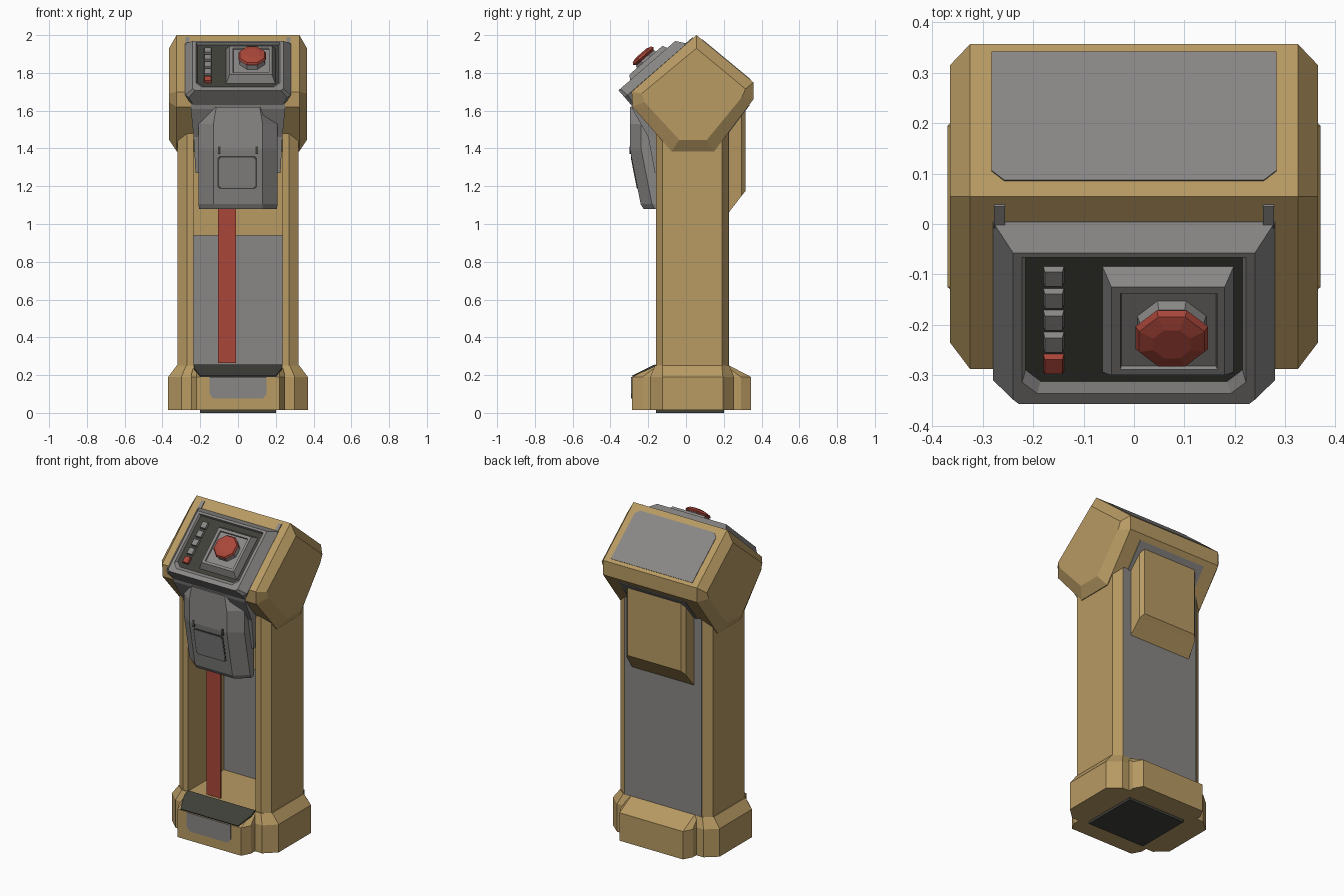
import bpy, bmesh
from math import radians, cos, sin, pi
from mathutils import Matrix, Vector

cube = bpy.data.objects.get("Cube")
if cube:
    bpy.data.objects.remove(cube)


def material(name, rgb):
    m = bpy.data.materials.new(name)
    m.use_nodes = True
    color = (*rgb, 1)
    m.diffuse_color = color
    bsdf = next(n for n in m.node_tree.nodes if n.type == 'BSDF_PRINCIPLED')
    bsdf.inputs["Base Color"].default_value = color
    bsdf.inputs["Roughness"].default_value = 0.7
    return m


GOLD = material("sand gold", (0.48, 0.325, 0.125))
GREY = material("mid grey", (0.25, 0.243, 0.238))
DARK = material("charcoal", (0.05, 0.05, 0.042))
RED = material("signal red", (0.40, 0.062, 0.042))


def loft(name, rings, mat, frame=Matrix(), cap=None):
    """Join matching rings of 3D points and cap both ends."""
    bm = bmesh.new()
    loops = [[bm.verts.new(frame @ Vector(p)) for p in ring] for ring in rings]
    n = len(loops[0])
    for a, b in zip(loops, loops[1:]):
        for i in range(n):
            j = (i + 1) % n
            bm.faces.new((a[i], a[j], b[j], b[i]))
    bm.faces.new(loops[0][::-1])
    last = bm.faces.new(loops[-1])
    if cap:
        last.material_index = 1
    bmesh.ops.recalc_face_normals(bm, faces=bm.faces)
    mesh = bpy.data.meshes.new(name)
    bm.to_mesh(mesh)
    bm.free()
    for m in (mat, cap):
        if m:
            mesh.materials.append(m)
    ob = bpy.data.objects.new(name, mesh)
    bpy.context.collection.objects.link(ob)
    return ob


def rect(x0, x1, y0, y1, z, c=0.0):
    """Rectangle ring, with its two low-y corners cut when c is set."""
    top = [(x1, y1, z), (x0, y1, z)]
    if c:
        return [(x0, y0 + c, z), (x0 + c, y0, z), (x1 - c, y0, z), (x1, y0 + c, z)] + top
    return [(x0, y0, z), (x1, y0, z)] + top


def box(name, x0, x1, y0, y1, z0, z1, mat, frame=Matrix()):
    return loft(name, [rect(x0, x1, y0, y1, z) for z in (z0, z1)], mat, frame)


def plate(name, pts, mat, depth=0.006):
    """Thin sheet raised along the outward normal of a flat outline."""
    p = [Vector(q) for q in pts]
    n = (p[1] - p[0]).cross(p[2] - p[1]).normalized()
    return loft(name, [[q - n * 0.003 for q in p], [q + n * depth for q in p]], mat)


def mirror_ring(half, z):
    """Close a +x half outline, listed front to back, across x = 0."""
    return [(x, y, z) for x, y in half] + [(-x, y, z) for x, y in reversed(half)]


# Base: a front-to-back block crossed by two side blocks
foot = [(0.22, -0.285), (0.25, -0.23), (0.25, 0.29), (0.22, 0.345)]
foot_top = [(0.22, -0.165), (0.235, -0.15), (0.235, 0.21), (0.22, 0.23)]
loft("base_block", [mirror_ring(foot, 0.015), mirror_ring(foot, 0.19),
                    mirror_ring(foot_top, 0.25)], GOLD)
side = [(0.2, -0.19), (0.30, -0.19), (0.37, -0.125),
        (0.37, 0.195), (0.30, 0.255), (0.2, 0.255)]
side_top = [(0.2, -0.165), (0.275, -0.165), (0.325, -0.125),
            (0.325, 0.19), (0.275, 0.23), (0.2, 0.23)]
column = [(0.235, -0.16), (0.27, -0.16), (0.32, -0.125),
          (0.32, 0.19), (0.27, 0.225), (0.235, 0.225)]
for s, tag in ((1, "left"), (-1, "right")):
    def ring(pts, z):
        return [(s * x, y, z) for x, y in pts]
    loft(tag + "_base_side", [ring(side, 0.015), ring(side, 0.19), ring(side_top, 0.25)], GOLD)
    loft(tag + "_column", [ring(column, 0.2), ring(column, 1.5)], GOLD)

box("bottom_pad", -0.2, 0.2, -0.16, 0.2, 0, 0.02, DARK)
plate("base_flap", [(-0.2, -0.283, 0.192), (0.2, -0.283, 0.192), (0.233, -0.2, 0.233),
                    (0.233, -0.16, 0.252), (-0.233, -0.16, 0.252), (-0.233, -0.2, 0.233)], DARK)
plate("base_front_panel", [(-0.13, -0.285, 0.075), (0.13, -0.285, 0.075), (0.152, -0.285, 0.1),
                           (0.152, -0.285, 0.19), (-0.152, -0.285, 0.19),
                           (-0.152, -0.285, 0.1)], GREY)

# Body between the columns
box("back_panel", -0.268, 0.268, 0.195, 0.228, 0.22, 1.5, GREY)
box("inner_back_plate", -0.236, 0.236, 0.186, 0.2, 0.94, 1.45, GOLD)
box("red_strip", -0.105, -0.01, -0.16, -0.15, 0.265, 1.3, RED)

# Rear pack with sloped sides and bottom
loft("rear_pack", [[(-0.215, 0.2, 1.05), (0.215, 0.2, 1.05), (0.215, 0.2, 1.63), (-0.215, 0.2, 1.63)],
                   [(-0.215, 0.226, 1.06), (0.215, 0.226, 1.06),
                    (0.215, 0.226, 1.63), (-0.215, 0.226, 1.63)],
                   [(-0.205, 0.295, 1.15), (0.205, 0.295, 1.15),
                    (0.205, 0.295, 1.62), (-0.205, 0.295, 1.62)],
                   [(-0.185, 0.315, 1.175), (0.185, 0.315, 1.175),
                    (0.185, 0.315, 1.61), (-0.185, 0.315, 1.61)]], GOLD)

# Head: side profile drawn across x with chamfered cheeks
outer = [(0.055, 2.0), (0.357, 1.75), (0.357, 1.66), (0.15, 1.385),
         (-0.077, 1.385), (-0.283, 1.62), (-0.288, 1.70)]
inner = [(0.055, 1.93), (0.315, 1.715), (0.295, 1.67), (0.11, 1.445),
         (-0.035, 1.445), (-0.22, 1.645), (-0.235, 1.69)]
loft("head", [[(x, y, z) for y, z in prof] for x, prof in
              ((-0.365, inner), (-0.325, outer), (0.325, outer), (0.365, inner))], GOLD)
plate("head_underside_panel", [(-0.235, 0.335, 1.631), (-0.235, 0.165, 1.405),
                               (0.235, 0.165, 1.405), (0.235, 0.335, 1.631)], GREY)

# Sloped frames that start at the head ridge
ridge = Matrix.Translation((0, 0.055, 2.0))
FRONT = ridge @ Matrix.Rotation(radians(41), 4, 'X')
REAR = ridge @ Matrix.Rotation(radians(-39.6), 4, 'X')
loft("rear_top_panel", [rect(-0.283, 0.283, 0.039, 0.37, z, 0.026) for z in (-0.003, 0.003)],
     GREY, REAR)

# Control box with a dark recessed floor
loft("control_box", [rect(-0.25, 0.25, -0.503, -0.067, -0.06, 0.015),
                     rect(-0.28, 0.28, -0.503, -0.067, 0, 0.02),
                     rect(-0.24, 0.24, -0.503, -0.105, 0.05, 0.012),
                     rect(-0.222, 0.222, -0.475, -0.118, 0.05, 0.03),
                     rect(-0.215, 0.215, -0.455, -0.122, 0.036, 0.03)], GREY, FRONT, DARK)
for s, tag in ((1, "left"), (-1, "right")):
    box(tag + "_hinge_tab", s * 0.267 - 0.011, s * 0.267 + 0.011, -0.08, -0.022,
        -0.003, 0.005, GREY, FRONT)

# Row of small keys, the lowest one red
for i in range(5):
    v = -0.175 - 0.0575 * i
    loft("key_%d" % (i + 1), [rect(-0.181, -0.138, v - 0.023, v + 0.023, 0.03),
                              rect(-0.177, -0.142, v - 0.019, v + 0.019, 0.05)],
         RED if i == 4 else GREY, FRONT)

# Large push button on a raised mount
loft("button_mount", [rect(-0.065, 0.2, -0.435, -0.151, 0.03),
                      rect(-0.045, 0.18, -0.405, -0.173, 0.075),
                      rect(-0.027, 0.165, -0.39, -0.19, 0.075),
                      rect(-0.025, 0.163, -0.388, -0.192, 0.067)], GREY, FRONT)


def octagon(r, w):
    return [(0.075 + r * cos(pi * (i + 0.5) / 4), -0.285 + r * sin(pi * (i + 0.5) / 4), w)
            for i in range(8)]


loft("button_collar", [octagon(0.076, 0.06), octagon(0.068, 0.088)], GREY, FRONT)
loft("push_button", [octagon(0.06, 0.085), octagon(0.078, 0.1), octagon(0.07, 0.112),
                     octagon(0.04, 0.12)], RED, FRONT)

# Neck below the control box
loft("neck", [rect(-x, x, y, 0, z) for x, y, z in
              ((0.25, -0.30, 1.67), (0.25, -0.285, 1.61),
               (0.235, -0.20, 1.46), (0.225, -0.165, 1.27))], GREY)


# Front housing: stacked sections with angled cheeks
def section(z, front, a, b):
    return [(-b, -0.14, z), (-b, front + 0.06, z), (-a, front, z),
            (a, front, z), (b, front + 0.06, z), (b, -0.14, z)]


loft("front_housing", [section(1.08, -0.225, 0.13, 0.205), section(1.105, -0.24, 0.13, 0.21),
                       section(1.395, -0.297, 0.13, 0.21), section(1.53, -0.297, 0.13, 0.21),
                       section(1.62, -0.297, 0.115, 0.135)], GREY)


def housing_plate(name, x0, x1, z0, z1, mat, depth):
    def y(z):
        return -0.297 + max(0, 1.395 - z) * 0.197
    c = 0.012
    plate(name, [(x, y(z), z) for x, z in
                 ((x0 + c, z0), (x1 - c, z0), (x1, z0 + c), (x1, z1 - c),
                  (x1 - c, z1), (x0 + c, z1), (x0, z1 - c), (x0, z0 + c))], mat, depth)


housing_plate("hatch_seam", -0.108, 0.1, 1.185, 1.36, DARK, 0.002)
housing_plate("hatch", -0.101, 0.093, 1.192, 1.353, GREY, 0.004)
for s, tag in ((1, "left"), (-1, "right")):
    box(tag + "_slot", s * 0.1 - 0.007, s * 0.1 + 0.007, -0.3, -0.28, 1.37, 1.41, DARK)
